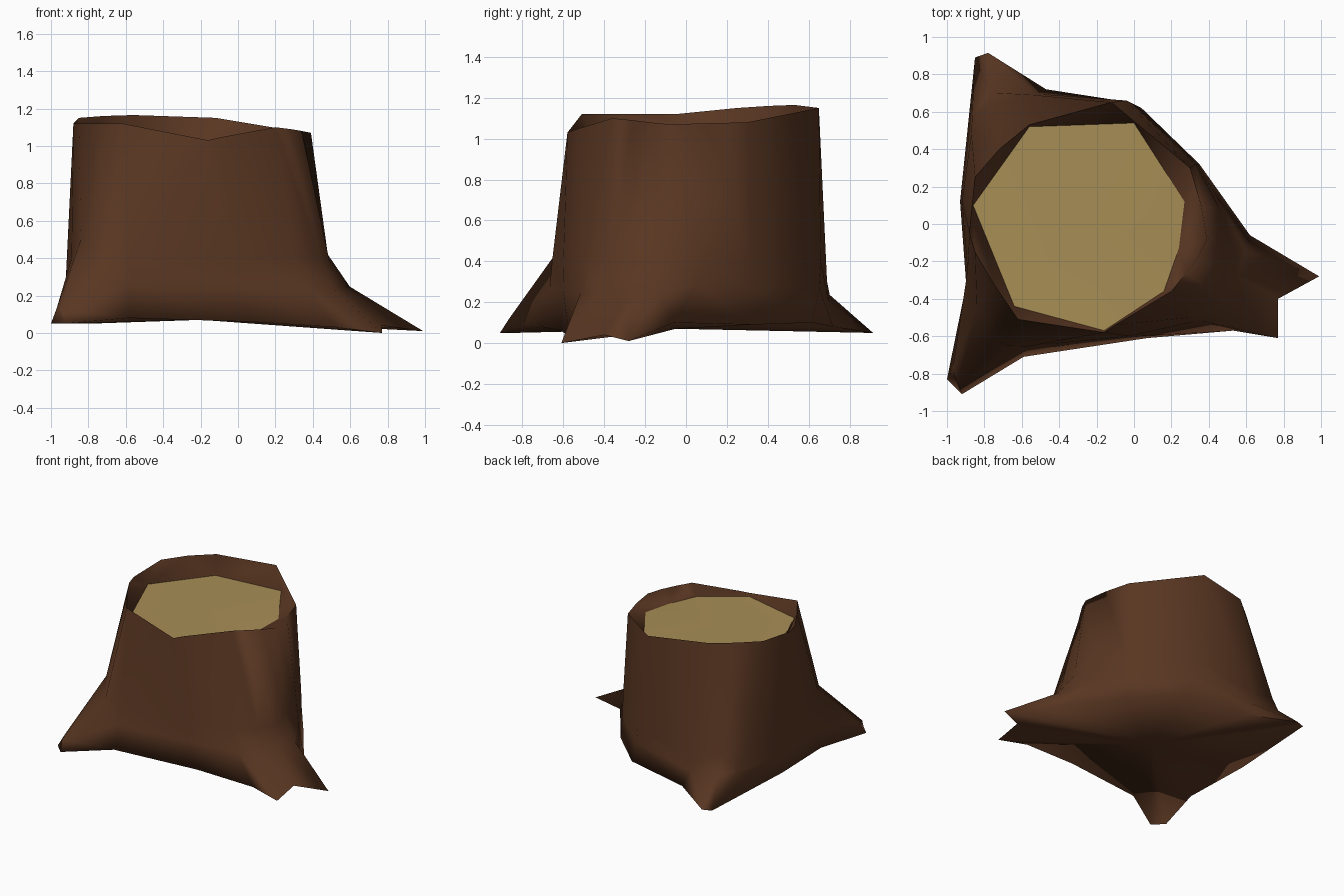
import bpy, bmesh, math

if "Cube" in bpy.data.objects:
    bpy.data.objects.remove(bpy.data.objects["Cube"])

def material(name, rgb):
    m = bpy.data.materials.new(name)
    m.diffuse_color = (*rgb, 1)
    m.use_nodes = True
    m.node_tree.nodes["Principled BSDF"].inputs["Base Color"].default_value = m.diffuse_color
    return m

bark_mat = material("dark bark", (0.098, 0.0365, 0.0155))
wood_mat = material("cut wood", (0.39, 0.27, 0.092))

def ring(bm, pts):
    return [bm.verts.new(p) for p in pts]

def loop_edges(bm, vs):
    return [bm.edges.get((a, b)) or bm.edges.new((a, b)) for a, b in zip(vs, vs[1:] + vs[:1])]

def loft(bm, low, high):
    n = len(low)
    for i in range(n):
        j = (i + 1) % n
        bm.faces.new((low[i], low[j], high[j], high[i]))

def fan(bm, vs, centre):
    c = bm.verts.new(centre)
    for a, b in zip(vs, vs[1:] + vs[:1]):
        bm.faces.new((c, a, b))

def finish(bm, name, mat, angle):
    me = bpy.data.meshes.new(name)
    bm.to_mesh(me)
    bm.free()
    ob = bpy.data.objects.new(name, me)
    bpy.context.collection.objects.link(ob)
    me.materials.append(mat)
    bpy.ops.object.select_all(action='DESELECT')
    ob.select_set(True)
    bpy.context.view_layer.objects.active = ob
    bpy.ops.object.shade_smooth_by_angle(angle=math.radians(angle))

# Cross-sections, clockwise from the right-hand root
base = [(.99, -.28, .01), (.77, -.40, .04), (.77, -.61, 0), (.53, -.57, .03),
        (.07, -.61, .06), (-.59, -.71, .08), (-.92, -.91, .05), (-1, -.83, .05),
        (-.89, -.42, .06), (-.93, .12, .08), (-.85, .89, .05), (-.78, .915, .05),
        (-.47, .72, .08), (.04, .62, .10), (.35, .32, .09), (.62, -.06, .10)]
waist = [(.48, -.10, .42), (.49, -.24, .38), (.44, -.38, .40), (.30, -.50, .40),
         (-.03, -.60, .40), (-.57, -.655, .40), (-.71, -.65, .42), (-.84, -.45, .50),
         (-.89, -.25, .40), (-.92, .12, .30), (-.87, .48, .40), (-.77, .64, .37),
         (-.54, .69, .30), (-.04, .66, .40), (.33, .32, .40), (.46, .08, .42)]
rim = [(.39, -.08, 1.07), (.34, -.18, 1.08), (.28, -.26, 1.09), (.20, -.36, 1.10),
       (-.10, -.54, 1.045), (-.16, -.58, 1.03), (-.62, -.51, 1.12), (-.75, -.32, 1.12),
       (-.85, -.15, 1.12), (-.88, -.05, 1.12), (-.85, .25, 1.15), (-.72, .40, 1.16),
       (-.56, .53, 1.165), (-.12, .65, 1.15), (.30, .30, 1.08), (.36, .10, 1.075)]
cut = [(.27, .12, 1.03), (.24, -.13, 1.01), (.16, -.36, 1.0), (-.16, -.57, 1.005),
       (-.64, -.44, 1.015), (-.86, .10, 1.01), (-.56, .52, 1.0), (0, .54, 1.02)]

# Roots hollow out between waist and tip; the front-left one runs straight
flare = []
for w, b in zip(waist, base):
    flare.append((w[0] + (b[0] - w[0]) * .23, w[1] + (b[1] - w[1]) * .23, w[2] + (b[2] - w[2]) * .42))
flare[6:8] = [(-.94, -.865, .12), (-.97, -.78, .13)]

# Bark: flared roots, trunk wall, inner lip and underside
bm = bmesh.new()
b, f, w, r, c = (ring(bm, p) for p in (base, flare, waist, rim, cut))
loft(bm, b, f)
loft(bm, f, w)
loft(bm, w, r)
bmesh.ops.bridge_loops(bm, edges=loop_edges(bm, r) + loop_edges(bm, c))
fan(bm, b[::-1], (-.2, -.05, .07))
bmesh.ops.recalc_face_normals(bm, faces=bm.faces)
if sum(p.normal.dot(p.calc_center_median()) for p in bm.faces if .1 < p.calc_center_median().z < .9) < 0:
    bmesh.ops.reverse_faces(bm, faces=bm.faces)
finish(bm, "bark_trunk", bark_mat, 110)

# Cut wood surface
bm = bmesh.new()
fan(bm, ring(bm, cut)[::-1], (-.25, 0, 1.0))
bmesh.ops.recalc_face_normals(bm, faces=bm.faces)
if sum(p.normal.z for p in bm.faces) < 0:
    bmesh.ops.reverse_faces(bm, faces=bm.faces)
finish(bm, "cut_wood_top", wood_mat, 45)
